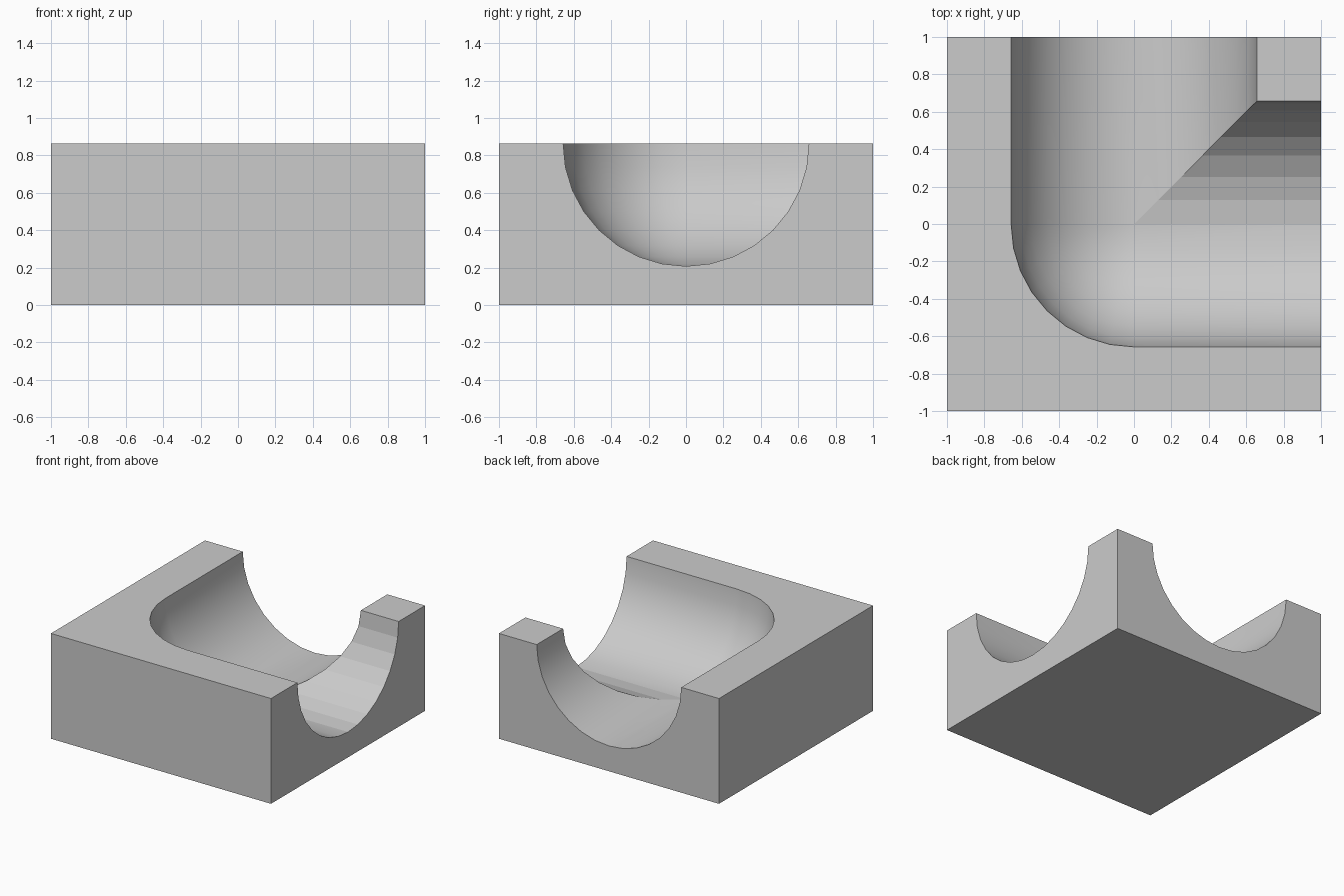
import bpy, bmesh, math

if "Cube" in bpy.data.objects:
    bpy.data.objects.remove(bpy.data.objects["Cube"])

H = 0.865      # block height
R = 0.657      # channel radius
N = 8          # segments per quarter circle

bm = bmesh.new()
cache = {}


def vert(p):
    key = tuple(round(c, 5) + 0.0 for c in p)
    if key not in cache:
        cache[key] = bm.verts.new(key)
    return cache[key]


def face(points, smooth=False):
    vs = list(dict.fromkeys(vert(p) for p in points))
    if len(vs) > 2:
        bm.faces.new(vs).smooth = smooth


# semicircular channel profile: (offset from centre line, height)
profile = [(-R * math.cos(math.pi * i / (2 * N)), H - R * math.sin(math.pi * i / (2 * N)))
           for i in range(2 * N + 1)]


def rail(d, z):
    # outer half bends round a spherical corner, inner half meets in a mitre
    if d < 0:
        bend = [(d * math.cos(a), d * math.sin(a), z)
                for a in (math.pi / 2 * k / N for k in range(N + 1))]
    else:
        bend = [(d, d, z)] * (N + 1)
    return [(d, 1, z)] + bend + [(1, d, z)]


rails = [rail(d, z) for d, z in profile]

# channel surface; the inner wall of the x branch stays faceted
for i in range(2 * N):
    a, b = rails[i], rails[i + 1]
    for k in range(len(a) - 1):
        faceted = i >= N and k == len(a) - 2
        face([a[k], b[k], b[k + 1], a[k + 1]], not faceted)

# top rim and inner corner post
face([(-1, 1, H), (-1, -1, H), (1, -1, H)] + rails[0][::-1])
face([(R, 1, H), (R, R, H), (1, R, H), (1, 1, H)])

# open ends, closed sides and base
face([(-1, 1, 0), (-1, 1, H)] + [r[0] for r in rails] + [(1, 1, H), (1, 1, 0)])
face([(1, -1, 0), (1, -1, H)] + [r[-1] for r in rails] + [(1, 1, H), (1, 1, 0)])
face([(-1, -1, 0), (1, -1, 0), (1, -1, H), (-1, -1, H)])
face([(-1, -1, 0), (-1, -1, H), (-1, 1, H), (-1, 1, 0)])
face([(-1, -1, 0), (-1, 1, 0), (1, 1, 0), (1, -1, 0)])

# outward normals and crisp edges
bmesh.ops.recalc_face_normals(bm, faces=bm.faces[:])
for e in bm.edges:
    e.smooth = e.calc_face_angle(0) < math.radians(30)

mesh = bpy.data.meshes.new("corner_channel_block")
bm.to_mesh(mesh)
bm.free()
block = bpy.data.objects.new("corner_channel_block", mesh)
bpy.context.collection.objects.link(block)
